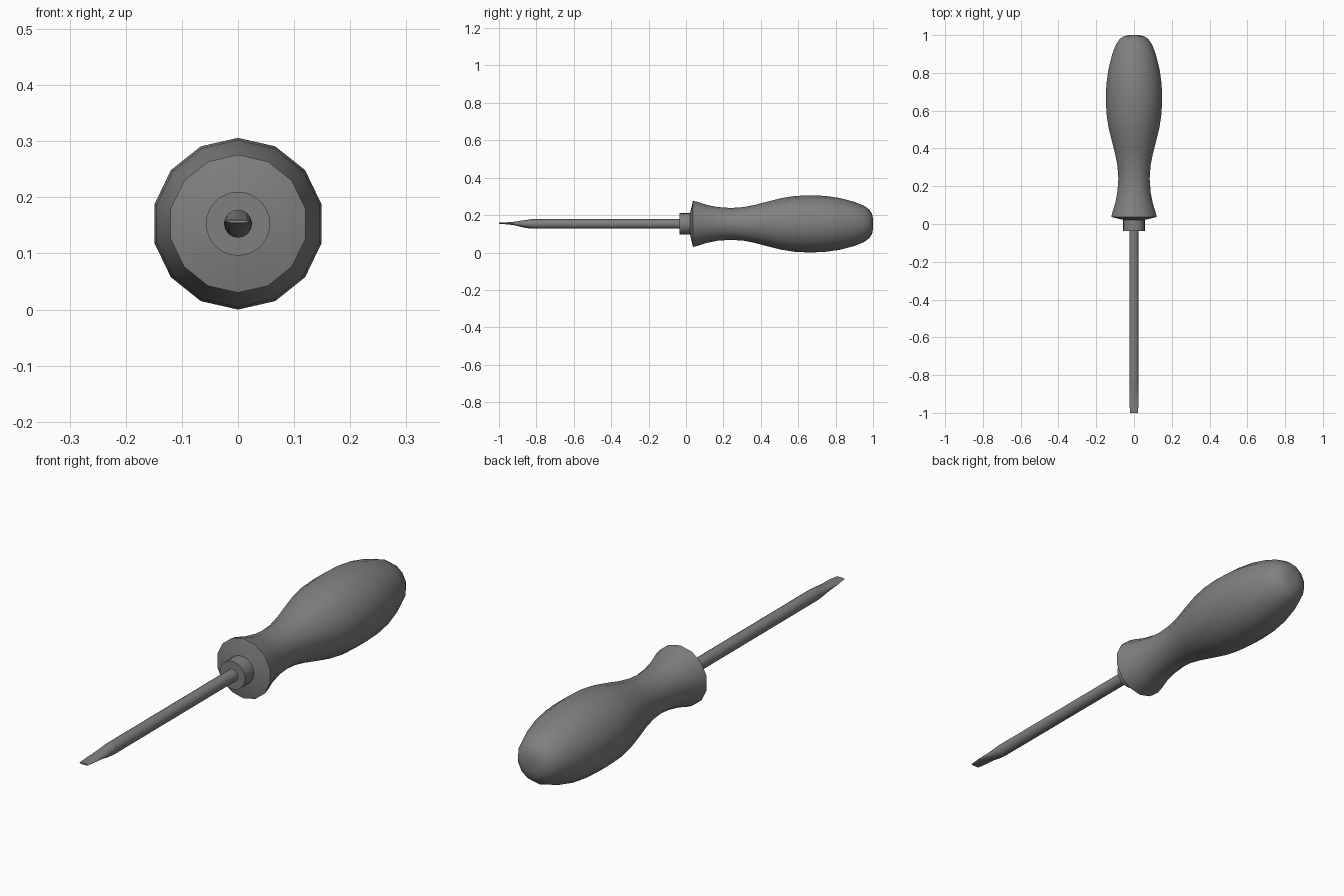
import bpy, bmesh, math

cube = bpy.data.objects.get("Cube")
if cube:
    bpy.data.objects.remove(cube)

AXIS_Z = 0.153

grey = bpy.data.materials.new("mid_grey")
grey.use_nodes = True
colour = (0.216, 0.216, 0.216, 1)
grey.diffuse_color = colour
grey.node_tree.nodes["Principled BSDF"].inputs["Base Color"].default_value = colour


def loft(name, sections, sides, angle=40):
    """Skin rings along y; each section is (y, half width, half height, rise)."""
    bm = bmesh.new()
    rings = []
    for y, w, h, rise in sections:
        ring = []
        for i in range(sides):
            a = math.tau * i / sides
            ring.append(bm.verts.new((w * math.sin(a), y, AXIS_Z + rise + h * math.cos(a))))
        rings.append(ring)
    for a, b in zip(rings, rings[1:]):
        for i in range(sides):
            j = (i + 1) % sides
            bm.faces.new((a[i], a[j], b[j], b[i]))
    bm.faces.new(rings[0])
    bm.faces.new(rings[-1])
    bmesh.ops.recalc_face_normals(bm, faces=bm.faces)
    mesh = bpy.data.meshes.new(name)
    bm.to_mesh(mesh)
    bm.free()
    mesh.materials.append(grey)
    obj = bpy.data.objects.new(name, mesh)
    bpy.context.collection.objects.link(obj)
    bpy.ops.object.select_all(action='DESELECT')
    obj.select_set(True)
    bpy.context.view_layer.objects.active = obj
    bpy.ops.object.shade_smooth_by_angle(angle=math.radians(angle))
    return obj


def turned(name, profile, sides, angle=40):
    return loft(name, [(y, r, r, 0) for y, r in profile], sides, angle)


# Grip: flared front rim, narrow neck, swelling palm and rounded butt
turned("handle", [
    (0.02, 0.05), (0.037, 0.123), (0.06, 0.118), (0.11, 0.102), (0.17, 0.09),
    (0.24, 0.085), (0.31, 0.09), (0.37, 0.102), (0.43, 0.118), (0.51, 0.138),
    (0.58, 0.149), (0.66, 0.153), (0.74, 0.15), (0.82, 0.139), (0.9, 0.118),
    (0.95, 0.098), (0.98, 0.077), (0.995, 0.053), (1.0, 0.025)], 14, 50)

# Ring between grip and shaft
turned("collar", [(-0.036, 0.057), (0.03, 0.057)], 28)

# Round shaft
turned("shaft", [(-0.83, 0.025), (0.0, 0.025)], 16)

# Flattened blade: thickness tapers first, then the width
loft("blade_tip", [
    (-1.0, 0.02, 0.003, 0.004), (-0.95, 0.025, 0.006, 0.003),
    (-0.915, 0.025, 0.01, 0.002), (-0.87, 0.025, 0.019, 0),
    (-0.83, 0.025, 0.025, 0)], 16)
